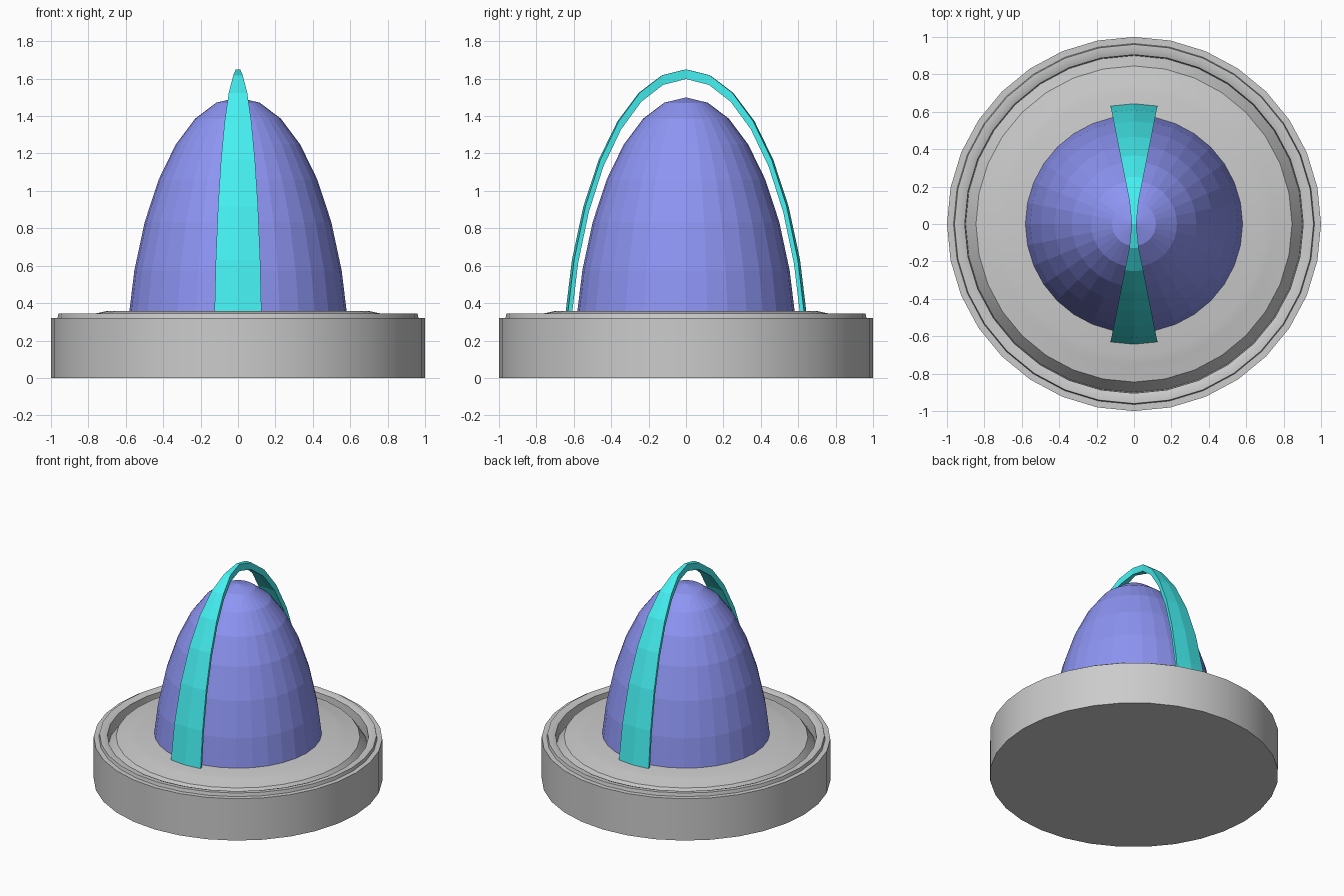
import bpy, bmesh
from math import sin, cos, pi

if "Cube" in bpy.data.objects:
    bpy.data.objects.remove(bpy.data.objects["Cube"])

SEG = 32
STEP = 2 * pi / SEG

def finish(bm, name, color=None):
    bmesh.ops.recalc_face_normals(bm, faces=bm.faces)
    me = bpy.data.meshes.new(name)
    bm.to_mesh(me)
    bm.free()
    ob = bpy.data.objects.new(name, me)
    bpy.context.collection.objects.link(ob)
    if color:
        mat = bpy.data.materials.new(name + "_colour")
        mat.diffuse_color = (*color, 1)
        mat.use_nodes = True
        mat.node_tree.nodes["Principled BSDF"].inputs["Base Color"].default_value = mat.diffuse_color
        me.materials.append(mat)
    return ob

def lathe(name, profile, color=None):
    """Revolve (radius, z) points about z; the ends lie on the axis."""
    bm = bmesh.new()
    rings = []
    for r, z in profile:
        n = SEG if r > 0 else 1
        rings.append([bm.verts.new((r * cos(i * STEP), r * sin(i * STEP), z)) for i in range(n)])
    for a, b in zip(rings, rings[1:]):
        for i in range(SEG):
            j = (i + 1) % SEG
            quad = [a[i % len(a)], a[j % len(a)], b[j % len(b)], b[i % len(b)]]
            bm.faces.new(list(dict.fromkeys(quad)))
    return finish(bm, name, color)

# round base with stepped rim, groove and gently raised centre
base = lathe("base", [(0, 0), (1, 0), (1, .32), (.965, .32), (.96, .345), (.93, .345),
                      (.905, .335), (.90, .25), (.845, .33), (.75, .347), (.70, .358), (0, .36)])
bpy.context.view_layer.objects.active = base
base.select_set(True)
bpy.ops.object.shade_smooth_by_angle(angle=0.5)

# tall faceted dome, its foot sunk into the base
dome = [(.6 * sin(k * STEP), 1.5 * cos(k * STEP)) for k in range(8)]
lathe("dome", dome + [(0, dome[-1][1])], (.27, .30, .90))

# tapering band arching over the dome
bm = bmesh.new()
sections = []
for k in range(-7, 8):
    section = []
    for ry, rz in ((.66, 1.65), (.637, 1.598)):
        y, z = ry * sin(k * STEP), rz * cos(k * STEP)
        half = max(.012, abs(y) * sin(STEP))
        row = [bm.verts.new((x, y * c, z)) for x, c in ((-half, cos(STEP)), (0, 1), (half, cos(STEP)))]
        section += row if not section else row[::-1]
    sections.append(section)
for a, b in zip(sections, sections[1:]):
    for i in range(6):
        j = (i + 1) % 6
        bm.faces.new((a[i], a[j], b[j], b[i]))
bm.faces.new(sections[0])
bm.faces.new(sections[-1])
finish(bm, "arch_band", (.06, .87, .88))
